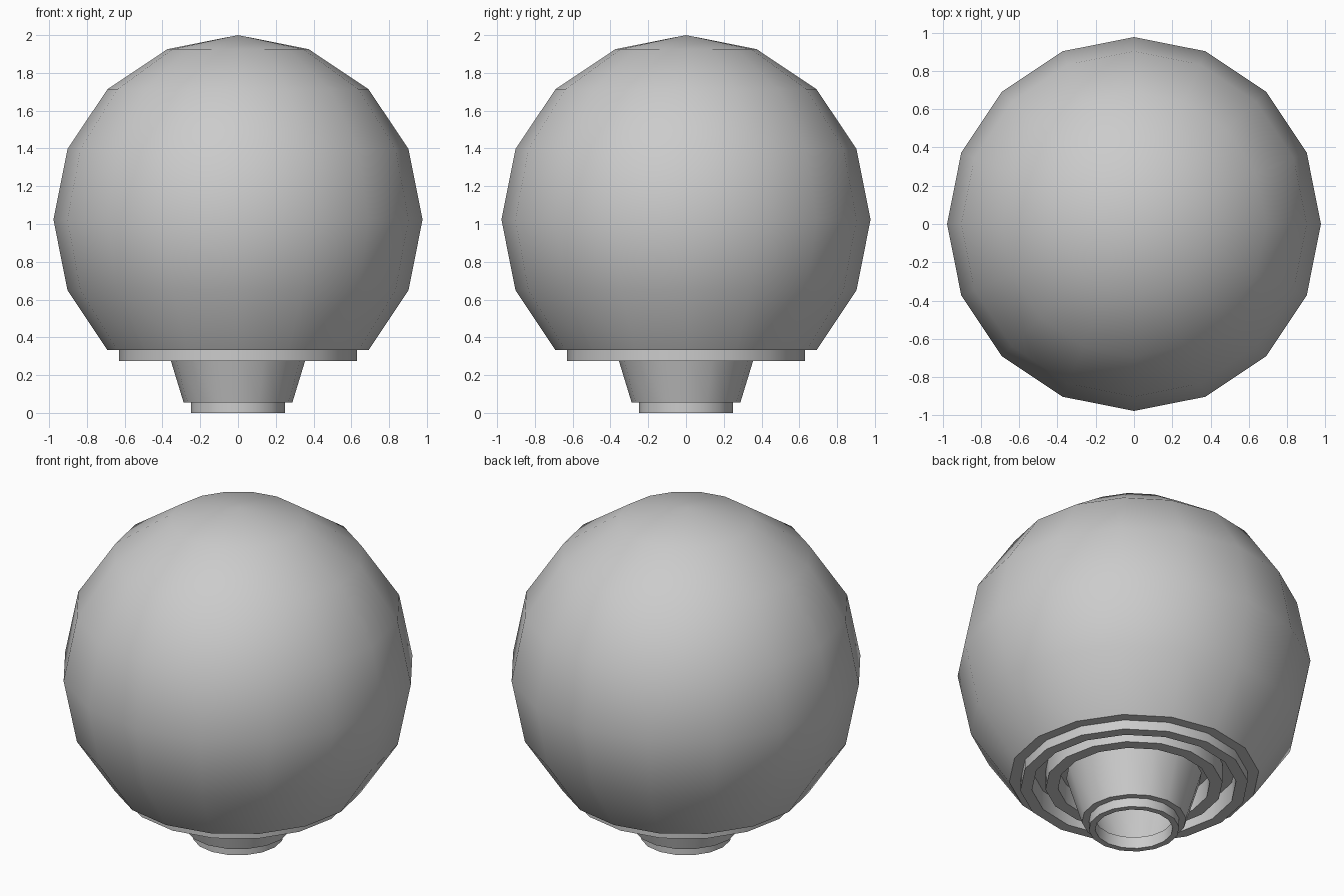
import bpy, bmesh
from math import sin, cos, pi, radians

if "Cube" in bpy.data.objects:
    bpy.data.objects.remove(bpy.data.objects["Cube"])

SIDES = 16


def lathe(name, profile, closed=True):
    """Spin a (radius, z) profile around z; zero radius points become poles."""
    bm = bmesh.new()
    rings = []
    for r, z in profile:
        if r < 1e-6:
            rings.append([bm.verts.new((0, 0, z))] * SIDES)
        else:
            rings.append([bm.verts.new((r * cos(2 * pi * i / SIDES),
                                        r * sin(2 * pi * i / SIDES), z))
                          for i in range(SIDES)])
    pairs = list(zip(rings, rings[1:]))
    if closed:
        pairs.append((rings[-1], rings[0]))
    for a, b in pairs:
        for i in range(SIDES):
            j = (i + 1) % SIDES
            corners = list(dict.fromkeys((a[i], a[j], b[j], b[i])))
            if len(corners) > 2:
                bm.faces.new(corners)
    bmesh.ops.recalc_face_normals(bm, faces=bm.faces)
    mesh = bpy.data.meshes.new(name)
    bm.to_mesh(mesh)
    bm.free()
    obj = bpy.data.objects.new(name, mesh)
    bpy.context.collection.objects.link(obj)
    bpy.ops.object.select_all(action='DESELECT')
    obj.select_set(True)
    bpy.context.view_layer.objects.active = obj
    bpy.ops.object.shade_smooth_by_angle(angle=radians(35))
    return obj


def ring(name, outer, inner, bottom, top):
    return lathe(name, [(outer, bottom), (outer, top), (inner, top), (inner, bottom)])


# Globe: sphere cut off two segments above its lower pole, flat rim underneath
R, CZ = 0.977, 1.023
arc = [(R * sin(k * pi / 8), CZ + R * cos(k * pi / 8)) for k in range(7)]
arc[0] = (0, 2.0)
rim_z = arc[-1][1]
lathe("globe", arc + [(0.61, rim_z), (0.61, rim_z + 0.06), (0, rim_z + 0.06)], closed=False)

# Two concentric collar rings under the globe
ring("outer_collar", 0.63, 0.565, 0.275, 0.42)
ring("inner_collar", 0.49, 0.42, 0.275, 0.42)

# Hollow tapered neck with a narrower lip at the foot
lathe("neck", [(0.375, 0.34), (0.288, 0.055), (0.225, 0.055), (0.31, 0.34)])
ring("foot_lip", 0.25, 0.215, 0.0, 0.07)
